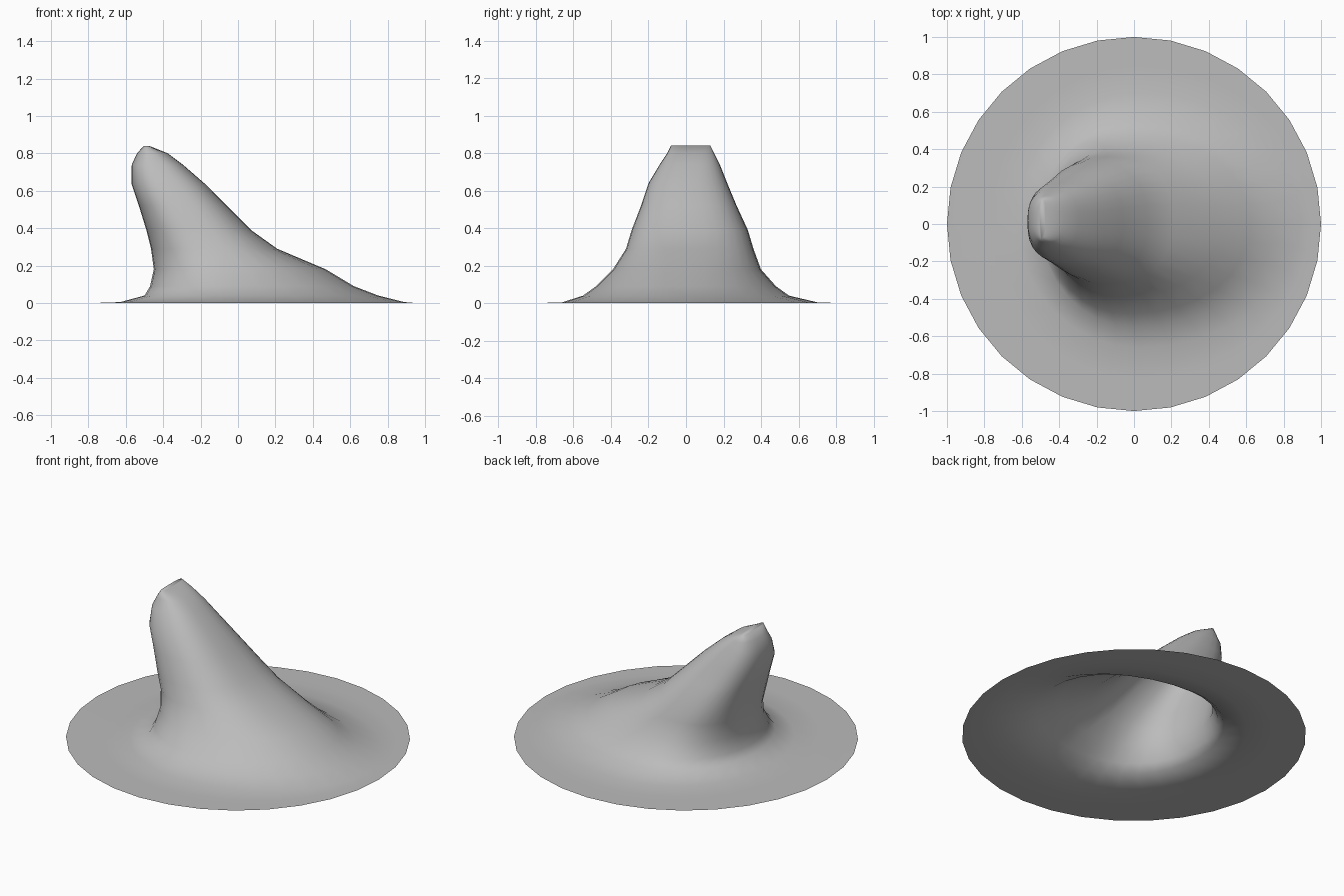
import bpy
import bmesh
from math import cos, sin, pi, copysign

if "Cube" in bpy.data.objects:
    bpy.data.objects.remove(bpy.data.objects["Cube"], do_unlink=True)

SIDES = 32

# Level outlines of the sheet, from the rim up to the leaning peak:
# height, left x, right x, x of widest point, front y, back y, squareness
LEVELS = [
    (0, -1, 1, 0, -1, 1, 2),
    (0, -.78, .95, .03, -.82, .84, 2),
    (.005, -.63, .89, .03, -.66, .7, 2),
    (.04, -.5, .75, 0, -.55, .55, 2),
    (.09, -.47, .62, -.03, -.48, .48, 2.1),
    (.18, -.45, .47, -.08, -.39, .4, 2.2),
    (.29, -.465, .21, -.15, -.32, .36, 2.3),
    (.39, -.49, .07, -.22, -.29, .33, 2.4),
    (.52, -.53, -.06, -.3, -.24, .27, 2.5),
    (.64, -.57, -.18, -.38, -.2, .22, 2.5),
    (.74, -.568, -.295, -.44, -.14, .18, 2.6),
    (.8, -.54, -.375, -.47, -.1, .15, 2.6),
    (.84, -.505, -.475, -.49, -.08, .13, 3),
]


def add_outline(bm, z, left, right, wide, front, back, power):
    """One closed egg-shaped outline with a separate reach in each direction."""
    mid = (front + back) / 2
    ring = []
    for i in range(SIDES):
        a = 2 * pi * i / SIDES
        c, s = cos(a), sin(a)
        u = copysign(abs(c) ** (2 / power), c)
        v = copysign(abs(s) ** (2 / power), s)
        x = wide + u * (right - wide if u > 0 else wide - left)
        ring.append(bm.verts.new((x, mid + v * (back - front) / 2, z)))
    return ring


# Grey sheet material
grey = bpy.data.materials.new("plain grey")
grey.use_nodes = True
colour = (.5, .5, .5, 1)
grey.diffuse_color = colour
grey.node_tree.nodes["Principled BSDF"].inputs["Base Color"].default_value = colour

# Disc drawn up into a leaning hollow peak, open underneath
bm = bmesh.new()
rings = [add_outline(bm, *level) for level in LEVELS]
for low, high in zip(rings, rings[1:]):
    for i in range(SIDES):
        j = (i + 1) % SIDES
        bm.faces.new((low[i], low[j], high[j], high[i]))
bm.faces.new(rings[-1])
for face in bm.faces:
    face.smooth = True

mesh = bpy.data.meshes.new("leaning_peak_sheet")
bm.to_mesh(mesh)
bm.free()
mesh.materials.append(grey)
sheet = bpy.data.objects.new("leaning_peak_sheet", mesh)
bpy.context.collection.objects.link(sheet)
